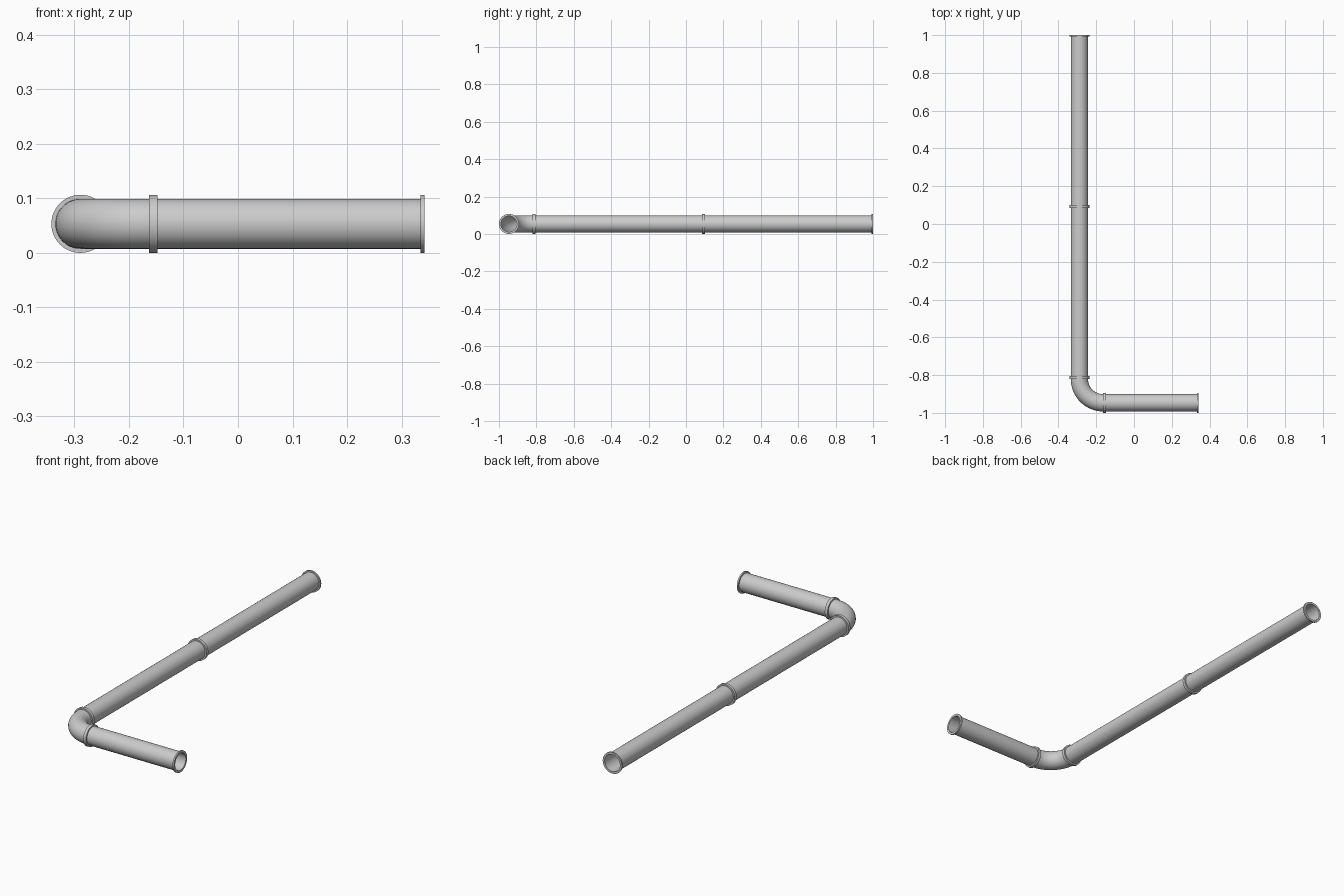
import bpy, bmesh
from math import sin, cos, pi
from mathutils import Vector

if "Cube" in bpy.data.objects:
    bpy.data.objects.remove(bpy.data.objects["Cube"])

SIDES = 48
R_PIPE, R_FLANGE, R_BORE = 0.0457, 0.0533, 0.0425
RIM = 0.0075                      # flange thickness
X, Y, Z = -0.289, -0.9467, 0.0533  # pipe axes
BEND_X, BEND_Y = -0.1555, -0.8132  # elbow end positions


def tube(name, path):
    """Hollow flanged pipe along a list of (point, direction) in the xy plane.
    The second and second-last stations are the inner faces of the flanges."""
    last = len(path) - 1
    outer = [(0, R_FLANGE), (1, R_FLANGE)]
    outer += [(i, R_PIPE) for i in range(1, last)]
    outer += [(last - 1, R_FLANGE), (last, R_FLANGE)]
    bore = [(i, R_BORE) for i in range(last, -1, -1)]
    bm = bmesh.new()
    rings = []
    for i, r in outer + bore:
        p, d = path[i]
        side = Vector((d.y, -d.x, 0))
        rings.append([bm.verts.new(p + side * r * cos(2 * pi * k / SIDES)
                                   + Vector((0, 0, r * sin(2 * pi * k / SIDES))))
                      for k in range(SIDES)])
    for a, b in zip(rings, rings[1:] + rings[:1]):
        for k in range(SIDES):
            n = (k + 1) % SIDES
            bm.faces.new((a[k], a[n], b[n], b[k]))
    bmesh.ops.recalc_face_normals(bm, faces=bm.faces)
    mesh = bpy.data.meshes.new(name)
    bm.to_mesh(mesh)
    bm.free()
    ob = bpy.data.objects.new(name, mesh)
    bpy.context.collection.objects.link(ob)
    bpy.ops.object.select_all(action='DESELECT')
    ob.select_set(True)
    bpy.context.view_layer.objects.active = ob
    bpy.ops.object.shade_smooth_by_angle(angle=pi / 6)


def straight(name, start, end):
    a, b = Vector(start), Vector(end)
    d = (b - a).normalized()
    tube(name, [(p, d) for p in (a, a + d * RIM, b - d * RIM, b)])


# straight pipes
mid = (1 + BEND_Y) / 2
straight("rear_pipe", (X, mid, Z), (X, 1, Z))
straight("middle_pipe", (X, BEND_Y, Z), (X, mid, Z))
straight("short_pipe", (BEND_X, Y, Z), (0.342, Y, Z))

# elbow: short straight collars at both ends of a quarter arc
centre = Vector((BEND_X - RIM, BEND_Y - RIM, Z))
radius = centre.x - X
path = [(Vector((X, BEND_Y, Z)), Vector((0, -1, 0)))]
for i in range(17):
    t = pi + i / 16 * pi / 2
    path.append((centre + Vector((cos(t), sin(t), 0)) * radius,
                 Vector((-sin(t), cos(t), 0))))
path.append((Vector((BEND_X, Y, Z)), Vector((1, 0, 0))))
tube("elbow", path)
